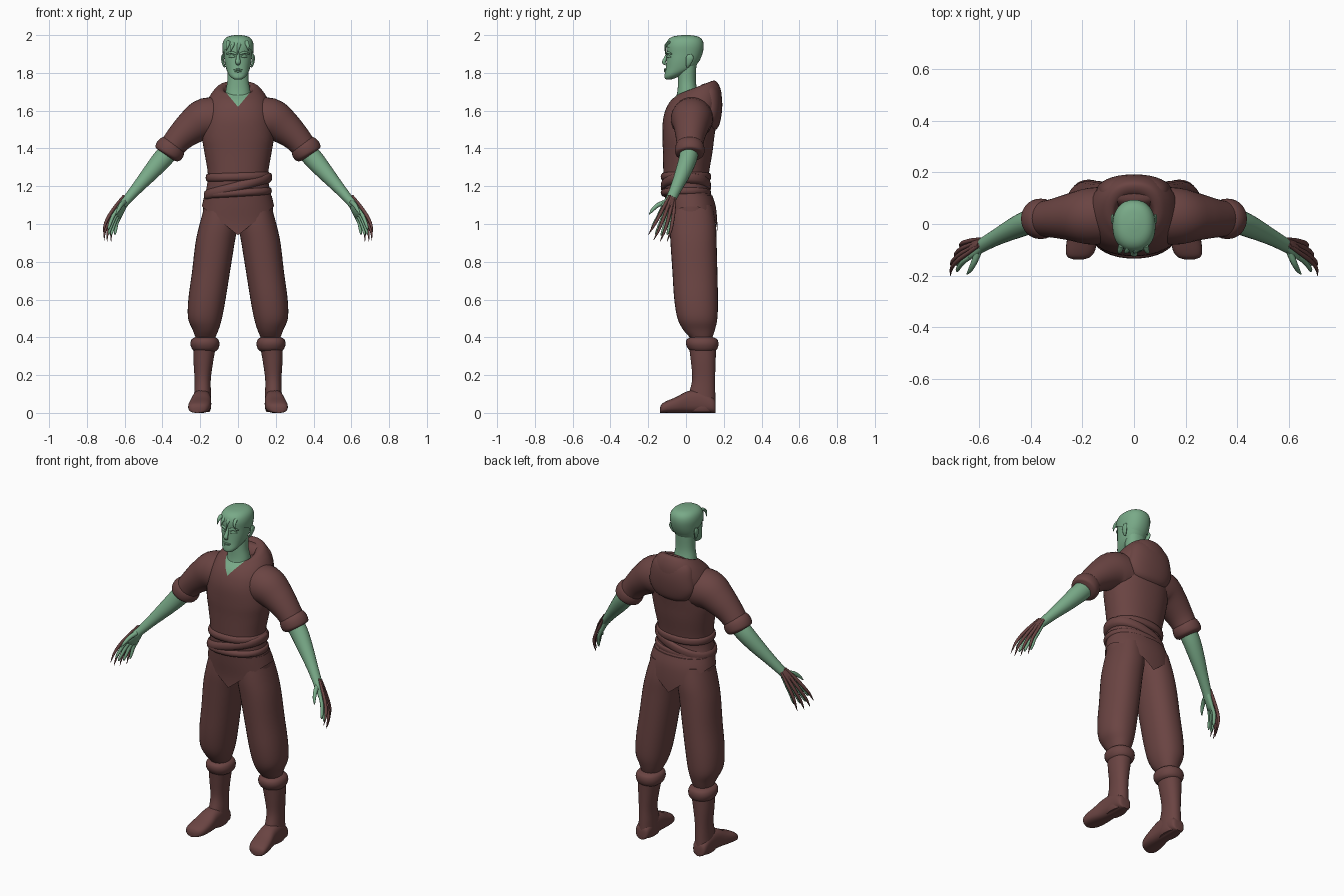
import bpy, bmesh, math
from mathutils import Vector


def material(name, rgb):
    m = bpy.data.materials.new(name)
    m.diffuse_color = (*rgb, 1)
    return m


SKIN = material("green skin", (0.19, 0.40, 0.245))
CLOTH = material("brown cloth", (0.145, 0.058, 0.055))


def smooth_rows(rows, k):
    """Catmull-Rom interpolation of parameter rows."""
    out = []
    for i in range(len(rows) - 1):
        p = [rows[max(i - 1, 0)], rows[i], rows[i + 1], rows[min(i + 2, len(rows) - 1)]]
        for j in range(k):
            t = j / k
            out.append([0.5 * (2 * b + (c - a) * t + (2 * a - 5 * b + 4 * c - d) * t * t
                               + (3 * b - a - 3 * c + d) * t ** 3) for a, b, c, d in zip(*p)])
    return out + [list(rows[-1])]


def skin_rings(name, rings, mat, mirror=False):
    """Bridge closed rings of points, cap both ends, shade smooth."""
    bm = bmesh.new()
    loops = [[bm.verts.new(p) for p in r] for r in rings]
    n = len(loops[0])
    for a, b in zip(loops, loops[1:]):
        for i in range(n):
            bm.faces.new((a[i], a[(i + 1) % n], b[(i + 1) % n], b[i]))
    for lp in (loops[0], loops[-1]):
        c = bm.verts.new(sum((v.co for v in lp), Vector()) / n)
        for i in range(n):
            bm.faces.new((lp[i], lp[(i + 1) % n], c))
    bmesh.ops.recalc_face_normals(bm, faces=bm.faces)
    me = bpy.data.meshes.new(name)
    bm.to_mesh(me)
    bm.free()
    me.materials.append(mat)
    ob = bpy.data.objects.new(name, me)
    bpy.context.collection.objects.link(ob)
    bpy.ops.object.select_all(action='DESELECT')
    bpy.context.view_layer.objects.active = ob
    ob.select_set(True)
    bpy.ops.object.shade_smooth_by_angle(angle=math.radians(50))
    if mirror:
        ob.modifiers.new("Mirror", 'MIRROR').use_mirror_merge = False
    return ob


def circle(n, e=2.0):
    f = lambda v: math.copysign(abs(v) ** (2 / e), v)
    return [(f(math.cos(2 * math.pi * i / n)), f(math.sin(2 * math.pi * i / n))) for i in range(n)]


def stack(name, rows, mat, mirror=False, n=32, k=4, e=2.2):
    """Rows: z, x0, x1, y0, y1, slope along x, slope along y."""
    rings = []
    for z, x0, x1, y0, y1, sx, sy in smooth_rows([tuple(r) + (0,) * (7 - len(r)) for r in rows], k):
        cx, cy, rx, ry = (x0 + x1) / 2, (y0 + y1) / 2, (x1 - x0) / 2, (y1 - y0) / 2
        rings.append([Vector((cx + rx * u, cy + ry * v, z + sx * rx * u + sy * ry * v))
                      for u, v in circle(n, e)])
    return skin_rings(name, rings, mat, mirror)


def tube(name, rows, mat, mirror=True, n=20, k=4, side=(0, 1, 0)):
    """Rows: x, y, z, radius across, radius along the side direction."""
    rows = smooth_rows(rows, k)
    rings = []
    for i, r in enumerate(rows):
        t = (Vector(rows[min(i + 1, len(rows) - 1)][:3]) - Vector(rows[max(i - 1, 0)][:3])).normalized()
        v = Vector(side)
        v = (v - t * v.dot(t)).normalized()
        u = t.cross(v)
        rings.append([Vector(r[:3]) + u * r[3] * a + v * r[4] * b for a, b in circle(n)])
    return skin_rings(name, rings, mat, mirror)


def cut(ob, planes, remove=False):
    """Slice along planes; optionally drop the side the normal points to."""
    bm = bmesh.new()
    bm.from_mesh(ob.data)
    for co, no in planes:
        bmesh.ops.bisect_plane(bm, geom=bm.verts[:] + bm.edges[:] + bm.faces[:], dist=1e-5,
                               plane_co=co, plane_no=no, clear_outer=remove)
    bm.to_mesh(ob.data)
    bm.free()


# Tunic with a tilted collar and a skin-coloured V neck
torso = stack("tunic", [
    (1.05, -.185, .185, -.09, .152), (1.12, -.182, .182, -.105, .145), (1.20, -.165, .165, -.118, .12),
    (1.27, -.16, .16, -.12, .122), (1.38, -.178, .178, -.122, .14), (1.46, -.19, .19, -.125, .15),
    (1.55, -.185, .185, -.122, .165), (1.62, -.175, .175, -.105, .188, 0, .05),
    (1.675, -.15, .15, -.08, .187, 0, .16), (1.71, -.122, .122, -.055, .17, 0, .3),
    (1.722, -.10, .10, -.045, .15, 0, .38), (1.715, -.078, .078, -.04, .12, 0, .4),
    (1.68, -.065, .065, -.035, .09, 0, .4)], CLOTH, n=48)
cut(torso, [((0, 0, 1.62), (1.2 * s, 0, -1)) for s in (-1, 1)])
torso.data.materials.append(SKIN)
for p in torso.data.polygons:
    c = p.center
    if c.y < -.015 and c.z > 1.62 + 1.2 * abs(c.x):
        p.material_index = 1

# Rolled hood on the upper back
stack("hood", [(1.49, -.05, .05, .11, .145), (1.515, -.11, .11, .08, .172), (1.57, -.145, .145, .06, .187),
               (1.64, -.14, .14, .06, .192), (1.70, -.125, .125, .06, .183), (1.735, -.09, .09, .08, .16),
               (1.744, -.05, .05, .10, .14)], CLOTH)

# Pelvis wrap, trimmed to a V at the bottom
pelvis = stack("hip_wrap", [(.90, -.205, .205, -.093, .166), (1.0, -.208, .208, -.095, .166),
                            (1.09, -.192, .192, -.106, .158), (1.15, -.178, .178, -.112, .14)], CLOTH, n=48)
for s in (-1, 1):
    cut(pelvis, [((0, 0, .94), (.8 * s, 0, -1))], True)

# Sash bands
for name, z, h, sx, w in (("sash_upper", 1.25, .026, .03, .166), ("sash_lower", 1.20, .03, .27, .176),
                          ("sash_under", 1.165, .022, .06, .174)):
    stack(name, [(z - h, -w + .02, w - .02, -.105, .10, sx), (z - h * .7, -w, w, -.127, .128, sx),
                 (z, -w - .005, w + .005, -.134, .132, sx), (z + h * .7, -w, w, -.127, .128, sx),
                 (z + h, -w + .02, w - .02, -.105, .10, sx)], CLOTH, n=40, k=2)

# Trousers, boots
stack("trouser_leg", [(1.10, .01, .175, -.08, .14), (1.0, .002, .203, -.086, .158), (.9, .018, .225, -.082, .162),
                      (.75, .042, .243, -.072, .166), (.6, .066, .263, -.062, .169), (.5, .085, .264, -.045, .166),
                      (.44, .103, .24, -.015, .153), (.40, .12, .225, .02, .14)], CLOTH, True)
stack("boot_cuff", [(.325, .12, .23, .03, .15), (.338, .105, .243, .012, .165), (.365, .098, .252, 0, .172),
                    (.39, .105, .245, .005, .165), (.402, .125, .225, .03, .14)], CLOTH, True, k=3)
stack("boot_shaft", [(.36, .115, .237, .015, .16), (.28, .13, .236, .025, .157), (.18, .144, .23, .033, .154),
                     (.1, .143, .232, .015, .155), (.03, .143, .236, .0, .156), (.005, .15, .23, .01, .15)], CLOTH, True)
foot = []
for y, x0, x1, h in smooth_rows([(.157, .17, .21, .05), (.145, .15, .232, .08), (.08, .143, .238, .12),
                                 (.01, .142, .245, .115), (-.05, .142, .258, .085), (-.1, .15, .264, .064),
                                 (-.127, .168, .258, .048), (-.137, .195, .235, .03)], 4):
    foot.append([Vector(((x0 + x1) / 2 + (x1 - x0) / 2 * u, y, max(0, h / 2 + h / 2 * v)))
                 for u, v in circle(24, 2.6)])
skin_rings("boot_foot", foot, CLOTH, True)

# Sleeves with rolled cuffs
tube("sleeve", [(.07, .035, 1.555, .11, .11), (.17, .03, 1.555, .112, .11), (.245, .027, 1.512, .092, .092),
                (.31, .022, 1.455, .074, .076), (.355, .02, 1.40, .066, .068)], CLOTH, n=32)
tube("sleeve_cuff", [(.337, .02, 1.432, .055, .055), (.344, .02, 1.421, .07, .071), (.358, .02, 1.398, .079, .078),
                     (.372, .02, 1.371, .074, .074), (.378, .02, 1.361, .05, .05)], CLOTH, n=32)

# Forearm and hand
tube("forearm", [(.35, .02, 1.40, .052, .05), (.40, .01, 1.345, .052, .048), (.46, -.015, 1.275, .044, .042),
                 (.53, -.05, 1.195, .032, .032), (.59, -.083, 1.125, .024, .027), (.61, -.094, 1.095, .02, .028)], SKIN)
D = Vector((.49, -.25, -.83)).normalized()
N = Vector((.75, .45, .4))
N = (N - D * N.dot(D)).normalized()
S = D.cross(N)
W = Vector((.592, -.084, 1.125))


def at(d, n, s):
    return tuple(W + D * d + N * n + S * s)


tube("palm", [(*at(-.01, 0, 0), .018, .024), (*at(.035, 0, .003), .018, .035), (*at(.08, 0, 0), .015, .04),
              (*at(.10, 0, 0), .008, .035)], SKIN, side=S)
tube("thumb", [(*at(.02, -.005, .02), .014, .014), (*at(.05, -.015, .052), .012, .012),
               (*at(.085, -.025, .07), .009, .009), (*at(.115, -.03, .078), .003, .003)], SKIN, n=10, side=S)
for i in range(4):
    o = (i - 1.5)
    length = (.185, .205, .215, .2)[i]
    tube(f"finger_{i + 1}", [(*at(.07, 0, o * .02), .01, .01), (*at(.12, 0, o * .025), .01, .01),
                             (*at(length - .02, -.014, o * .03), .008, .008),
                             (*at(length, -.022, o * .031), .003, .003)], SKIN, n=10, side=S)
    # Long claw strapped over each finger
    tube(f"claw_{i + 1}", [(*at(-.015, .018, o * .011), .006, .006), (*at(.06, .021, o * .02), .008, .009),
                           (*at(.13, .02, o * .027), .009, .009), (*at(length - .01, .008, o * .033), .007, .007),
                           (*at(length + .04, -.018, o * .037), .001, .001)], CLOTH, n=10, side=S)
tube("wrist_guard", [(*at(-.025, .013, 0), .004, .012), (*at(.0, .016, 0), .009, .023), (*at(.05, .016, 0), .009, .032),
                     (*at(.075, .014, 0), .003, .03)], CLOTH, side=S)

# Neck and head
stack("neck", [(1.64, -.07, .07, -.06, .08), (1.70, -.066, .066, -.046, .062), (1.76, -.056, .056, -.042, .052),
               (1.84, -.056, .056, -.04, .055)], SKIN)
HEAD = [(1.765, .018, -.105, -.08), (1.773, .032, -.113, -.055), (1.79, .048, -.113, -.02), (1.82, .062, -.108, .04),
        (1.86, .071, -.104, .066), (1.90, .075, -.102, .082), (1.94, .077, -.102, .088), (1.97, .068, -.09, .08),
        (1.988, .046, -.062, .056), (1.995, .01, -.012, .012)]
stack("head", [(z, -r, r, a, b) for z, r, a, b in HEAD], SKIN)
hair = stack("hair", [(z + .005, -r - .006, r + .006, a - .005, b + .006) for z, r, a, b in HEAD[3:]], SKIN)
cut(hair, [((0, -.105, 1.94), (0, -.5, -1))], True)
tube("nose", [(0, -.096, 1.905, .008, .007), (0, -.107, 1.88, .01, .009), (0, -.117, 1.856, .014, .01),
              (0, -.106, 1.845, .009, .006)], SKIN, False, n=12)
tube("brow", [(.01, -.101, 1.9, .006, .006), (.035, -.097, 1.908, .007, .006), (.06, -.077, 1.9, .004, .004)],
     SKIN, n=10)
tube("eyelid", [(.017, -.1, 1.885, .004, .004), (.034, -.095, 1.888, .008, .005), (.052, -.08, 1.884, .003, .003)],
     SKIN, n=10)
for name, z in (("upper_lip", 1.818), ("lower_lip", 1.808)):
    tube(name, [(-.024, -.102, z, .002, .002), (0, -.113, z, .005, .004), (.024, -.102, z, .002, .002)],
         SKIN, False, n=10)
tube("ear", [(.07, .008, 1.83, .004, .006), (.078, .013, 1.85, .007, .014), (.083, .02, 1.88, .007, .02),
             (.081, .02, 1.898, .003, .01)], SKIN, n=12)
# Forelocks
for i, (x, dx, dz) in enumerate([(-.05, -.012, .04), (-.02, -.02, .045), (.012, -.015, .06), (.045, .012, .04)]):
    tube(f"forelock_{i + 1}", [(x, -.085, 1.965, .012, .008), (x + dx * .5, -.108, 1.945, .009, .006),
                               (x + dx, -.108, 1.955 - dz, .001, .001)], SKIN, False, n=8)
